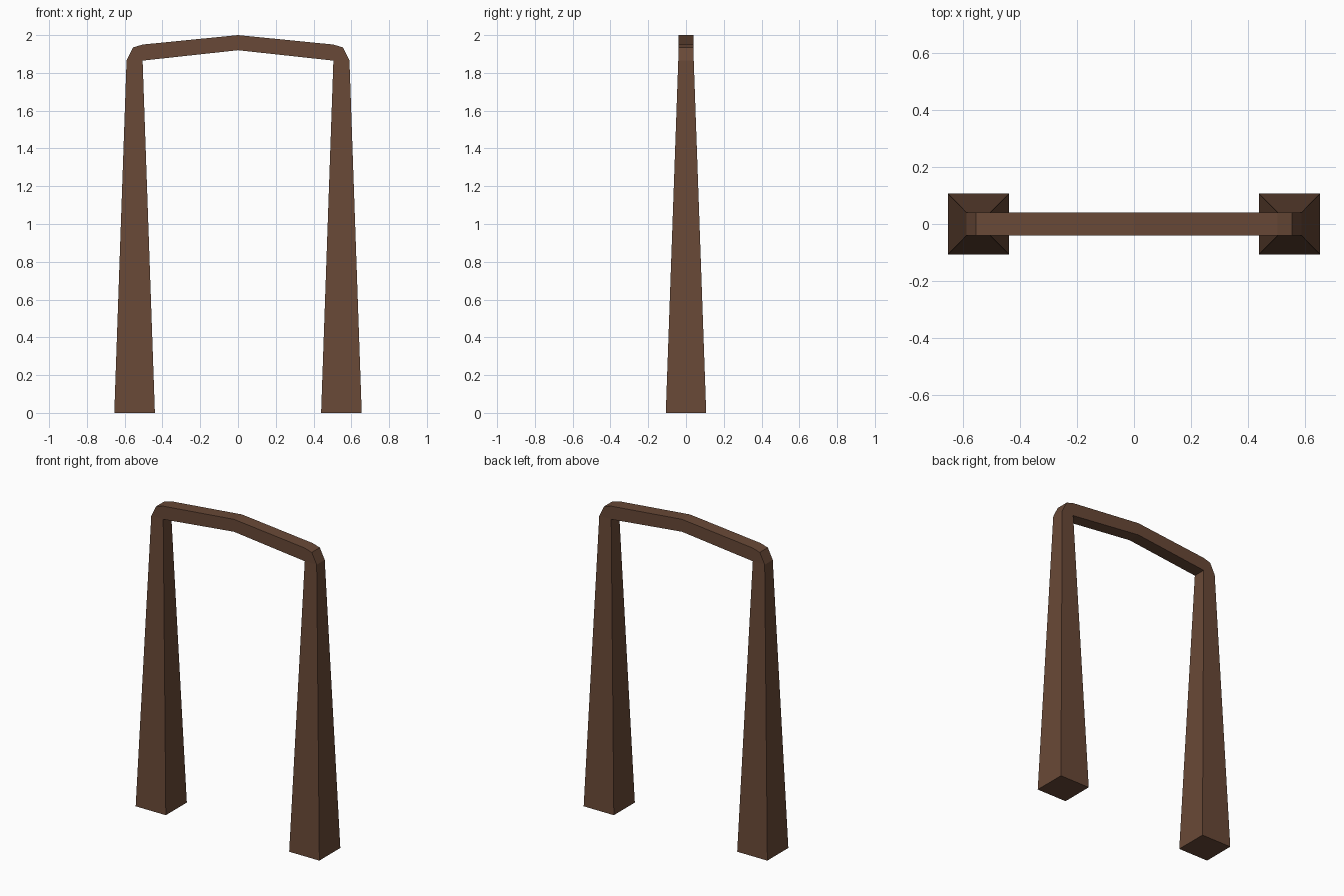
import bpy, bmesh

if "Cube" in bpy.data.objects:
    bpy.data.objects.remove(bpy.data.objects["Cube"])

wood = bpy.data.materials.new("brown wood")
wood.diffuse_color = (0.14, 0.066, 0.038, 1)
wood.use_nodes = True
wood.node_tree.nodes["Principled BSDF"].inputs["Base Color"].default_value = wood.diffuse_color

# Left half of the frame: (outer x, outer z, inner x, inner z, half depth)
half = [
    (-0.655, 0.0, -0.44, 0.0, 0.107),       # foot
    (-0.59, 1.865, -0.505, 1.865, 0.041),   # top of leg
    (-0.555, 1.935, -0.505, 1.865, 0.041),  # bevelled corner
    (-0.505, 1.95, -0.505, 1.865, 0.041),   # start of crossbar
    (0.0, 2.0, 0.0, 1.92, 0.041),           # peak
]
stations = half + [(-a, b, -c, d, e) for a, b, c, d, e in reversed(half[:-1])]

# Tapered legs and bent crossbar as one swept square section
bm = bmesh.new()
rings = [[bm.verts.new(p) for p in ((ox, -d, oz), (ox, d, oz), (ix, d, iz), (ix, -d, iz))]
         for ox, oz, ix, iz, d in stations]
for a, b in zip(rings, rings[1:]):
    for i in range(4):
        j = (i + 1) % 4
        bm.faces.new((a[i], a[j], b[j], b[i]))
bm.faces.new(rings[0])
bm.faces.new(rings[-1])
bmesh.ops.remove_doubles(bm, verts=bm.verts[:], dist=0.0001)
bmesh.ops.recalc_face_normals(bm, faces=bm.faces[:])

mesh = bpy.data.meshes.new("arch_frame")
bm.to_mesh(mesh)
bm.free()
mesh.materials.append(wood)
bpy.context.collection.objects.link(bpy.data.objects.new("arch_frame", mesh))
